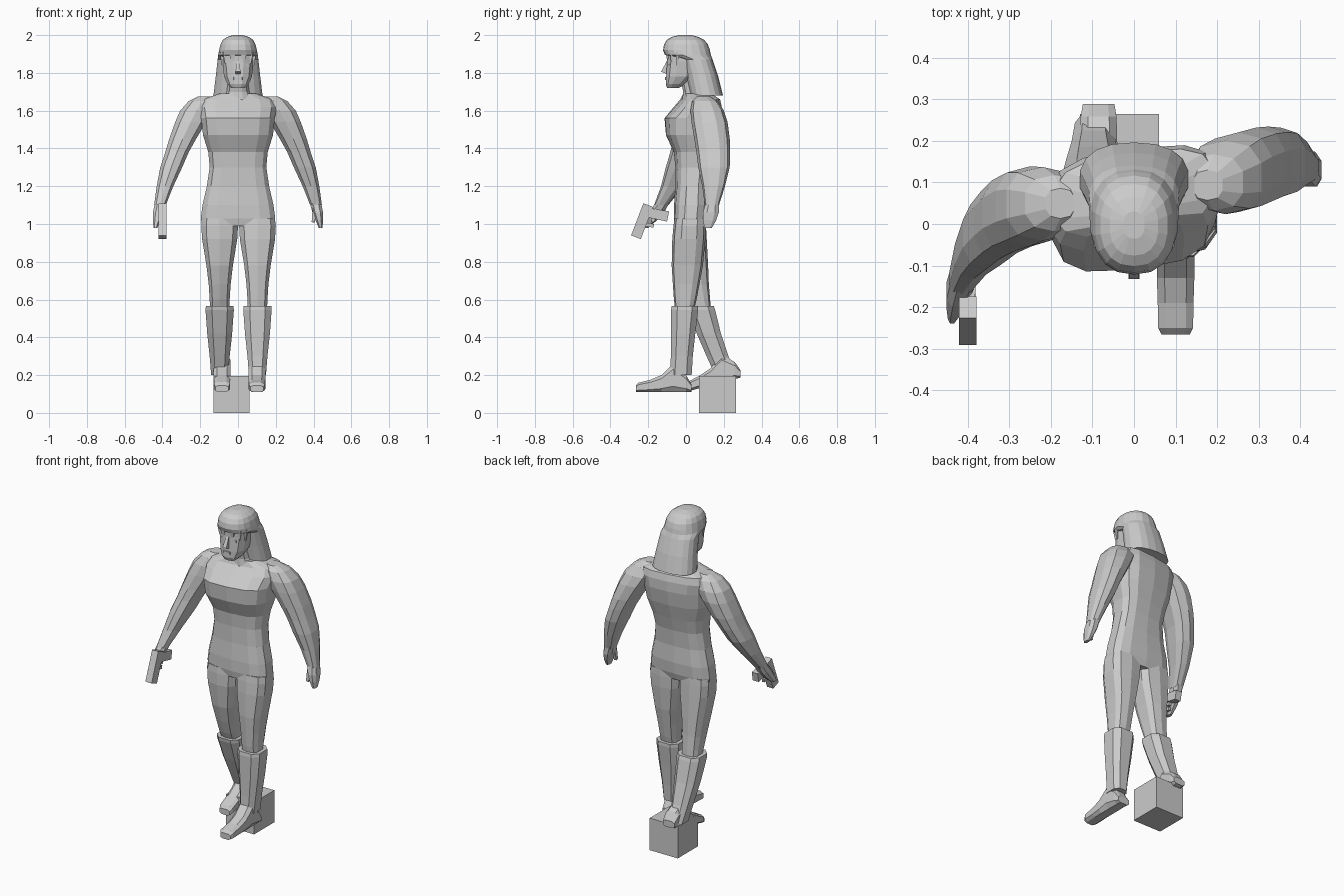
import bpy, bmesh
from math import cos, sin, pi, copysign
from mathutils import Vector

if "Cube" in bpy.data.objects:
    bpy.data.objects.remove(bpy.data.objects["Cube"], do_unlink=True)

tone = 0.6
grey = bpy.data.materials.new("plain_grey")
grey.use_nodes = True
grey.diffuse_color = (tone, tone, tone, 1)
shader = grey.node_tree.nodes["Principled BSDF"]
shader.inputs["Base Color"].default_value = grey.diffuse_color


def skin(name, rings):
    """Join rings of points into a closed, flat-shaded grey object."""
    bm = bmesh.new()
    loops = [[bm.verts.new(point) for point in ring] for ring in rings]
    for lower, upper in zip(loops, loops[1:]):
        for i in range(len(lower)):
            bm.faces.new((lower[i - 1], lower[i], upper[i], upper[i - 1]))
    bm.faces.new(loops[0])
    bm.faces.new(loops[-1])
    bmesh.ops.recalc_face_normals(bm, faces=bm.faces)
    mesh = bpy.data.meshes.new(name)
    bm.to_mesh(mesh)
    bm.free()
    mesh.materials.append(grey)
    part = bpy.data.objects.new(name, mesh)
    bpy.context.collection.objects.link(part)


def rounded(sides, power):
    """Unit outline between an oval and a square, with flat sides."""
    half = pi / sides

    def bulge(value):
        return copysign(abs(value / cos(half)) ** power, value)

    angles = [half * (i + i + 1) for i in range(sides)]
    return [(bulge(cos(angle)), bulge(sin(angle))) for angle in angles]


def body(name, rows, sides=12, power=0.8, twist=0.0):
    """Symmetric part from rows of height, half width, front and back."""
    outline = rounded(sides, power)
    rings = []
    for height, width, front, back in rows:
        middle, depth = (front + back) / 2, (back - front) / 2
        turn = twist * (height - rows[0][0])
        rings.append([(u * width, middle + v * depth + turn * u * width, height)
                      for u, v in outline])
    skin(name, rings)


def limb(name, rows, path, sides=10, power=0.8):
    """Part from rows of height, half width and half depth along a path."""
    outline = rounded(sides, power)
    rings = []
    for height, width, depth in rows:
        x, y = path(height)
        rings.append([(x + u * width, y + v * depth, height) for u, v in outline])
    skin(name, rings)


def foot(name, x, heel, rise):
    """Foot running forward from the heel; rise tilts the sole."""
    rows = [(0, .038, .04), (.03, .043, .09), (.1, .045, .15),
            (.16, .045, .09), (.22, .043, .065), (.28, .042, .05), (.295, .034, .035)]
    length = rows[-1][0]
    rings = []
    for reach, width, tall in rows:
        sole = .11 + rise * (length - reach)
        rings.append([(x + u * width, heel - reach, sole + tall * (v + 1) / 2)
                      for u, v in rounded(8, .6)])
    skin(name, rings)


def beam(name, start, end, width, depth, taper=1.0):
    """Box running from start to end, its width lying along x."""
    start, end = Vector(start), Vector(end)
    way = (end - start).normalized()
    side = Vector((1, 0, 0))
    side = (side - way * side.dot(way)).normalized() * width / 2
    across = way.cross(side).normalized() * depth / 2
    corners = (-side - across, side - across, side + across, across - side)
    skin(name, [[start + corner for corner in corners],
                [end + corner * taper for corner in corners]])


# Torso, twisting toward the forward arm as it rises
body("torso", [
    (.99, .188, -.055, .095), (1.03, .197, -.062, .107), (1.1, .188, -.062, .113),
    (1.2, .165, -.055, .11), (1.3, .15, -.055, .12), (1.38, .157, -.062, .14),
    (1.47, .185, -.102, .165), (1.56, .195, -.108, .18), (1.62, .205, -.055, .18),
    (1.66, .19, -.02, .17), (1.69, .1, -.01, .13)], sides=14, power=.65, twist=.2)

# Neck and head
body("neck", [(1.65, .08, -.02, .12), (1.7, .06, -.015, .1), (1.78, .05, -.03, .08)])
body("head", [
    (1.72, .035, -.1, -.04), (1.74, .055, -.107, 0), (1.78, .074, -.105, .05),
    (1.86, .083, -.1, .08), (1.92, .083, -.1, .09)])

# Facial features
beam("nose", (0, -.092, 1.86), (0, -.117, 1.8), .016, .02, taper=1.6)
beam("lips", (0, -.1, 1.77), (0, -.112, 1.77), .05, .018, taper=.8)
for label, side in (("left", 1), ("right", -1)):
    beam(label + "_eye", (side * .02, -.094, 1.84), (side * .05, -.086, 1.84), .01, .014)

# Long hair with a fringe
body("hair", [
    (1.68, .13, .02, .195), (1.78, .118, 0, .17), (1.87, .108, -.02, .14),
    (1.895, .105, -.11, .13), (1.92, .1, -.12, .125), (1.95, .093, -.115, .115),
    (1.975, .08, -.1, .095), (1.99, .058, -.075, .065), (2, .025, -.035, .03)],
    sides=18, power=.85)
for label, side in (("left", 1), ("right", -1)):
    for place, x, y, tip in (("outer", .078, -.045, 1.84), ("middle", .062, -.075, 1.85),
                             ("inner", .03, -.097, 1.87)):
        beam(label + "_" + place + "_fringe_lock", (side * x, y, 1.91), (side * x, y, tip),
             .038, .02, taper=.4)


# Arms, the left one hanging back and the right one reaching forward
def arm_spread(height):
    drop = 1.67 - height
    return .18 + .58 * drop - .3 * drop * drop


def left_arm_path(height):
    drop = 1.65 - height
    return arm_spread(height), .1 + .26 * drop - .35 * drop * drop


def right_arm_path(height):
    drop = 1.65 - height
    return -arm_spread(height), .05 - .6 * drop * drop


arm_rows = [(1.675, .035, .035), (1.65, .07, .065), (1.6, .087, .085), (1.54, .082, .092),
            (1.45, .071, .09), (1.38, .062, .086), (1.3, .058, .08), (1.2, .044, .058),
            (1.1, .031, .036)]
hand_rows = [(1.11, .03, .036), (1.06, .028, .042), (1.02, .02, .035), (.98, .01, .02)]
for label, path in (("left", left_arm_path), ("right", right_arm_path)):
    limb(label + "_arm", arm_rows, path)
    limb(label + "_hand", hand_rows, path, sides=8)
    x, y = path(1.08)
    inward = copysign(.02, -x)
    beam(label + "_thumb", (x + inward / 2, y - .02, 1.08), (x + inward, y - .03, 1.01),
         .026, .026, taper=.6)

# Pistol
grip_x = -.4
beam("pistol_barrel", (grip_x, -.2, 1.1), (grip_x, -.265, .93), .042, .055)
beam("pistol_grip", (grip_x, -.2, 1.06), (grip_x, -.095, 1.04), .036, .05, taper=1.1)
beam("pistol_trigger_guard", (grip_x, -.225, 1), (grip_x, -.17, .99), .015, .02)


# Legs and boots, the left one upright and the right one trailing
def left_leg_path(height):
    return .103, .02 - .06 * (1 - height)


def right_leg_path(height):
    return -.097, .02 + .3 * (1 - height) ** 2


leg_rows = [(1.03, .092, .08), (.99, .097, .083), (.92, .093, .085), (.78, .07, .08),
            (.68, .058, .068), (.6, .053, .058), (.53, .05, .045)]
boot_rows = [(.565, .073, .07), (.545, .075, .072), (.42, .066, .064),
             (.3, .053, .058), (.2, .045, .058)]
for label, path in (("left", left_leg_path), ("right", right_leg_path)):
    limb(label + "_leg", leg_rows, path, power=.65)
    limb(label + "_boot", boot_rows, path, sides=8, power=.7)

foot("left_foot", x=.1, heel=.03, rise=0)
foot("right_foot", x=-.085, heel=.288, rise=.26)

# Block under the trailing foot
beam("block", (-.035, .167, 0), (-.035, .167, .195), .19, .195)
